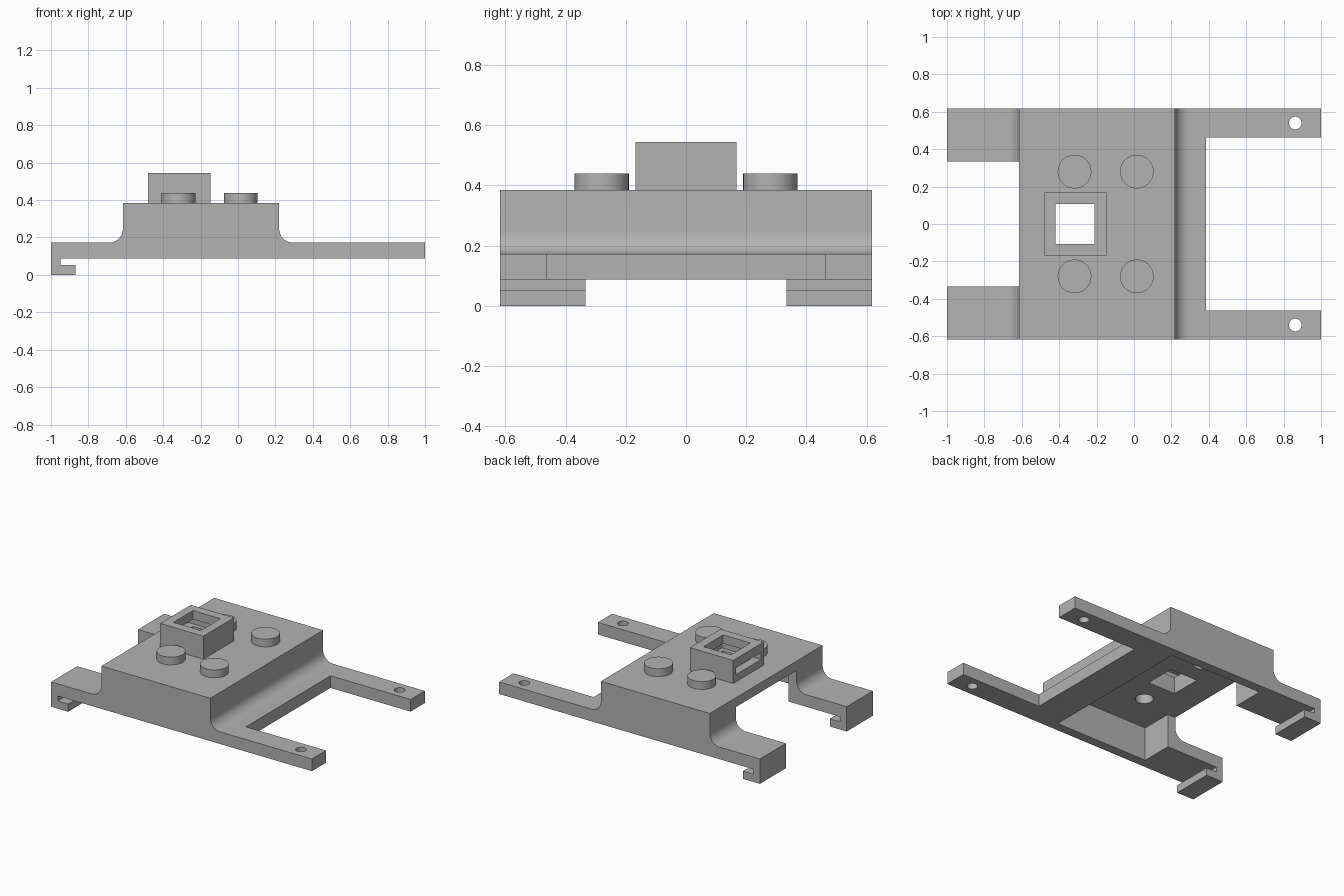
import bpy, bmesh, math

cube = bpy.data.objects.get("Cube")
if cube:
    bpy.data.objects.remove(cube, do_unlink=True)

grey = bpy.data.materials.new("plain_grey")
grey.use_nodes = True
colour = (0.45, 0.45, 0.45, 1)
grey.diffuse_color = colour
grey.node_tree.nodes["Principled BSDF"].inputs["Base Color"].default_value = colour


def finish(name, bm):
    bmesh.ops.recalc_face_normals(bm, faces=bm.faces)
    mesh = bpy.data.meshes.new(name)
    bm.to_mesh(mesh)
    bm.free()
    mesh.materials.append(grey)
    obj = bpy.data.objects.new(name, mesh)
    bpy.context.collection.objects.link(obj)
    return obj


def box(name, x, y, z):
    bm = bmesh.new()
    bmesh.ops.create_cube(bm, size=1)
    for v in bm.verts:
        for i, (low, high) in enumerate((x, y, z)):
            v.co[i] = low if v.co[i] < 0 else high
    return finish(name, bm)


def cylinder(name, x, y, z, radius):
    bm = bmesh.new()
    bmesh.ops.create_cone(bm, cap_ends=True, segments=48, radius1=radius,
                          radius2=radius, depth=z[1] - z[0])
    bmesh.ops.translate(bm, verts=bm.verts, vec=(x, y, (z[0] + z[1]) / 2))
    return finish(name, bm)


def cut(target, cutter):
    """Subtract the cutter from the target and discard the cutter."""
    mod = target.modifiers.new("cut", "BOOLEAN")
    mod.operation = "DIFFERENCE"
    mod.solver = "EXACT"
    mod.object = cutter
    bpy.context.view_layer.objects.active = target
    bpy.ops.object.modifier_apply(modifier=mod.name)
    bpy.data.objects.remove(cutter, do_unlink=True)


def smooth(obj):
    bpy.ops.object.select_all(action="DESELECT")
    obj.select_set(True)
    bpy.context.view_layer.objects.active = obj
    bpy.ops.object.shade_smooth_by_angle(angle=math.radians(30))


def arc(cx, cz, radius, start, end, steps=12):
    angles = [math.radians(start + (end - start) * i / steps) for i in range(steps + 1)]
    return [(cx + radius * math.cos(a), cz + radius * math.sin(a)) for a in angles]


HALF, BASE, SHELF, CEILING, TOP = 0.618, 0.088, 0.172, 0.32, 0.385
R = 0.075

# Frame: side profile with fillets and hooks, extruded across the width
profile = [(-1, 0), (-0.87, 0), (-0.87, 0.053), (-0.95, 0.053), (-0.95, BASE),
           (1, BASE), (1, SHELF)]
profile += arc(0.22 + R, SHELF + R, R, 270, 180)
profile += [(0.22, TOP), (-0.615, TOP)]
profile += arc(-0.615 - R, SHELF + R, R, 0, -90)
profile += [(-1, SHELF)]
bm = bmesh.new()
face = bm.faces.new([bm.verts.new((x, -HALF, z)) for x, z in profile])
side = bmesh.ops.extrude_face_region(bm, geom=[face])["geom"]
bmesh.ops.translate(bm, vec=(0, 2 * HALF, 0),
                    verts=[g for g in side if isinstance(g, bmesh.types.BMVert)])
frame = finish("frame", bm)

# Gap between the arms, gap between the hooks, hollow underside
cut(frame, box("arm_gap", (0.385, 1.1), (-0.463, 0.463), (-0.1, 0.3)))
cut(frame, box("hollow", (-0.555, 0.155), (-0.553, 0.553), (-0.1, CEILING)))
cut(frame, box("hook_gap", (-1.1, -0.5), (-0.333, 0.333), (-0.1, CEILING)))
for y in (-0.54, 0.54):
    cut(frame, cylinder("screw_hole", 0.862, y, (0, 0.3), 0.034))

# Square tube with a through hole and a side slot
HOLE = ((-0.42, -0.21), (-0.107, 0.107), (0.2, 0.7))
tube = box("square_tube", (-0.48, -0.148), (-0.168, 0.168), (0.35, 0.545))
cut(tube, box("tube_hole", *HOLE))
cut(tube, box("tube_slot", (-0.6, -0.18), (-0.138, 0.138), (0.435, 0.485)))
cut(frame, box("frame_hole", *HOLE))

# Round studs, drilled from below
for x in (-0.318, 0.015):
    for y in (-0.28, 0.28):
        stud = cylinder("round_stud", x, y, (0.36, 0.439), 0.09)
        for part in (stud, frame):
            cut(part, cylinder("drill", x, y, (0.25, 0.41), 0.056))
        smooth(stud)

smooth(frame)
